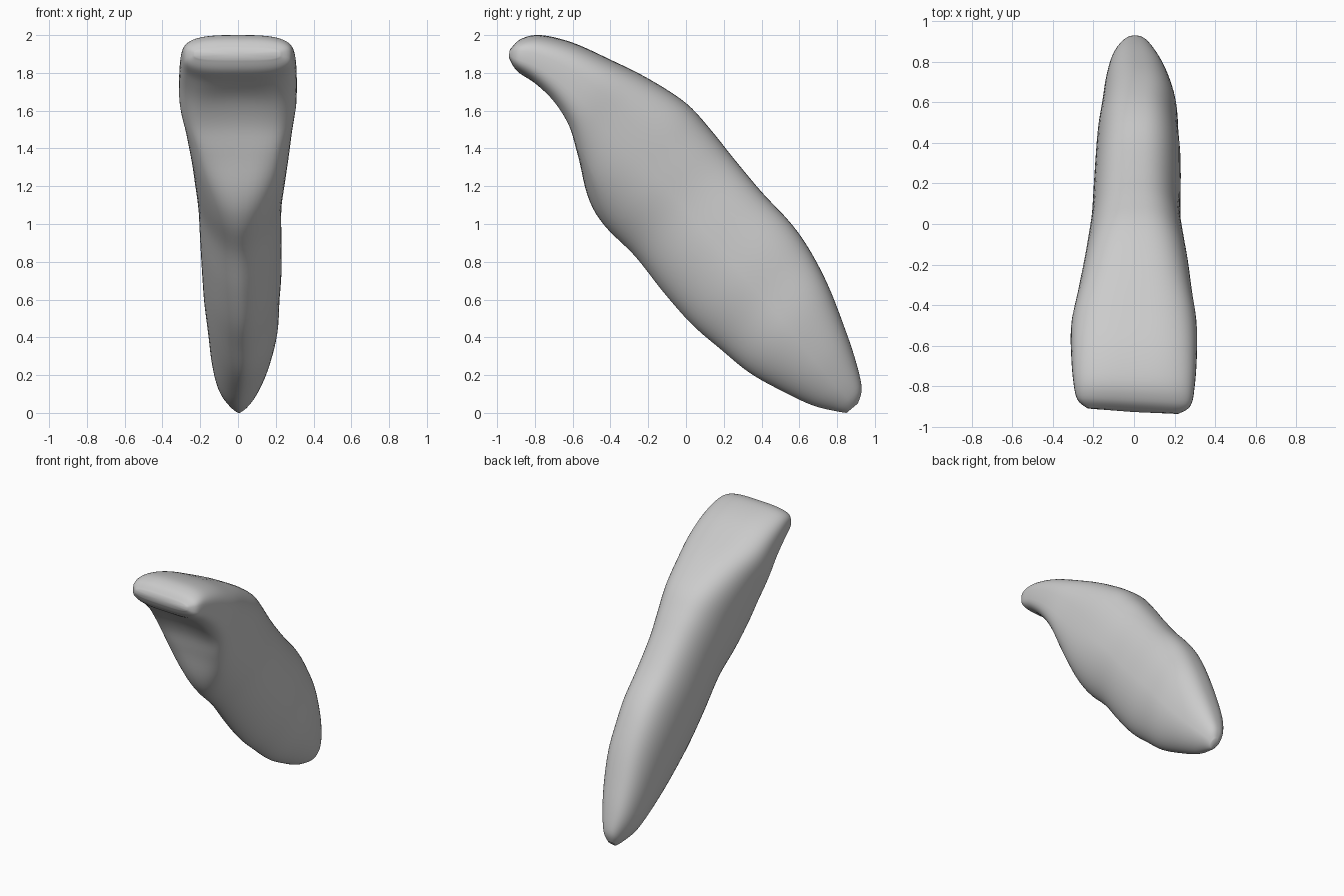
import bpy, bmesh, math
from mathutils import Vector

old = bpy.data.objects.get("Cube")
if old:
    bpy.data.objects.remove(old)

RING = 56    # points around each section
STEPS = 5    # sections between neighbouring stations

# Stations from biting edge to root tip:
# upper y, upper z, lower y, lower z, left limit x, right limit x
stations = [Vector(s) for s in (
    (-.92, 1.93, -.925, 1.87, -.23, .22),
    (-.87, 1.98, -.89, 1.81, -.28, .28),
    (-.77, 2.0, -.8, 1.74, -.3, .3),
    (-.6, 1.96, -.7, 1.63, -.31, .31),
    (-.4, 1.87, -.63, 1.5, -.31, .31),
    (-.2, 1.77, -.59, 1.34, -.28, .29),
    (0, 1.64, -.53, 1.15, -.25, .27),
    (.13, 1.5, -.43, .99, -.23, .25),
    (.25, 1.35, -.27, .83, -.21, .23),
    (.4, 1.17, -.12, .64, -.2, .23),
    (.55, 1.01, .03, .47, -.19, .23),
    (.65, .87, .18, .34, -.18, .22),
    (.75, .68, .34, .21, -.16, .21),
    (.84, .45, .52, .11, -.14, .17),
    (.9, .27, .67, .04, -.11, .12),
    (.93, .13, .79, .01, -.06, .07),
    (.91, .05, .85, 0, -.02, .03),
)]


def smooth_step(a, b, t):
    t = min(max((t - a) / (b - a), 0), 1)
    return t * t * (3 - 2 * t)


def station_at(i, t):
    """Smooth curve through the stations."""
    last = len(stations) - 1
    a, b, c, d = (stations[min(max(i + k, 0), last)] for k in (-1, 0, 1, 2))
    return (b * 2 + (c - a) * t + (a * 2 - b * 5 + c * 4 - d) * t ** 2
            + (b * 3 - a - c * 3 + d) * t ** 3) / 2


def section(data, u):
    """Rounded section: boxy at the crown, pinched below along the root."""
    uy, uz, ly, lz, left, right = data
    upper, lower = Vector((0, uy, uz)), Vector((0, ly, lz))
    middle, half = (left + right) / 2, (right - left) / 2
    crown = 1 - smooth_step(.2, .5, u)
    scoop = .03 * smooth_step(.08, .2, u) * (1 - smooth_step(.3, .42, u))
    points = []
    for k in range(RING):
        angle = math.tau * k / RING
        c, s = math.cos(angle), math.sin(angle)
        power = 2.5 + .6 * crown if s > 0 else 1.75 + 1.5 * crown
        x = math.copysign(abs(c) ** (2 / power), c)
        v = math.copysign(abs(s) ** (2 / power), s)
        p = lower.lerp(upper, (1 + v) / 2)
        if s < 0:
            # shallow hollow on the inner face of the crown
            p += (upper - lower).normalized() * scoop * max(0, 1 - (x / .7) ** 2)
        p.x = middle + half * x
        p.y -= .06 * half * x * (1 - smooth_step(0, .3, u))
        points.append(p)
    return points


# Loft the tooth body
bm = bmesh.new()
rings = []
spans = len(stations) - 1
for n in range(spans * STEPS + 1):
    i = min(n // STEPS, spans - 1)
    data = station_at(i, n / STEPS - i)
    rings.append([bm.verts.new(p) for p in section(data, n / (spans * STEPS))])
for a, b in zip(rings, rings[1:]):
    for k in range(RING):
        j = (k + 1) % RING
        bm.faces.new((a[k], a[j], b[j], b[k]))

# Close both ends with slightly domed caps
for ring, push in ((rings[0], Vector((0, -.005, 0))), (rings[-1], Vector((0, 0, 0)))):
    centre = sum((v.co for v in ring), Vector()) / RING
    tip = bm.verts.new(centre + push)
    for k in range(RING):
        bm.faces.new((ring[k], ring[(k + 1) % RING], tip))
bmesh.ops.recalc_face_normals(bm, faces=bm.faces)

mesh = bpy.data.meshes.new("tooth")
bm.to_mesh(mesh)
bm.free()
tooth = bpy.data.objects.new("tooth", mesh)
bpy.context.collection.objects.link(tooth)

# Plain pale grey surface
grey = bpy.data.materials.new("pale_grey")
grey.use_nodes = True
colour = (.6, .6, .6, 1)
grey.diffuse_color = colour
grey.node_tree.nodes["Principled BSDF"].inputs["Base Color"].default_value = colour
mesh.materials.append(grey)

bpy.context.view_layer.objects.active = tooth
tooth.select_set(True)
bpy.ops.object.shade_smooth_by_angle(angle=math.radians(60))
